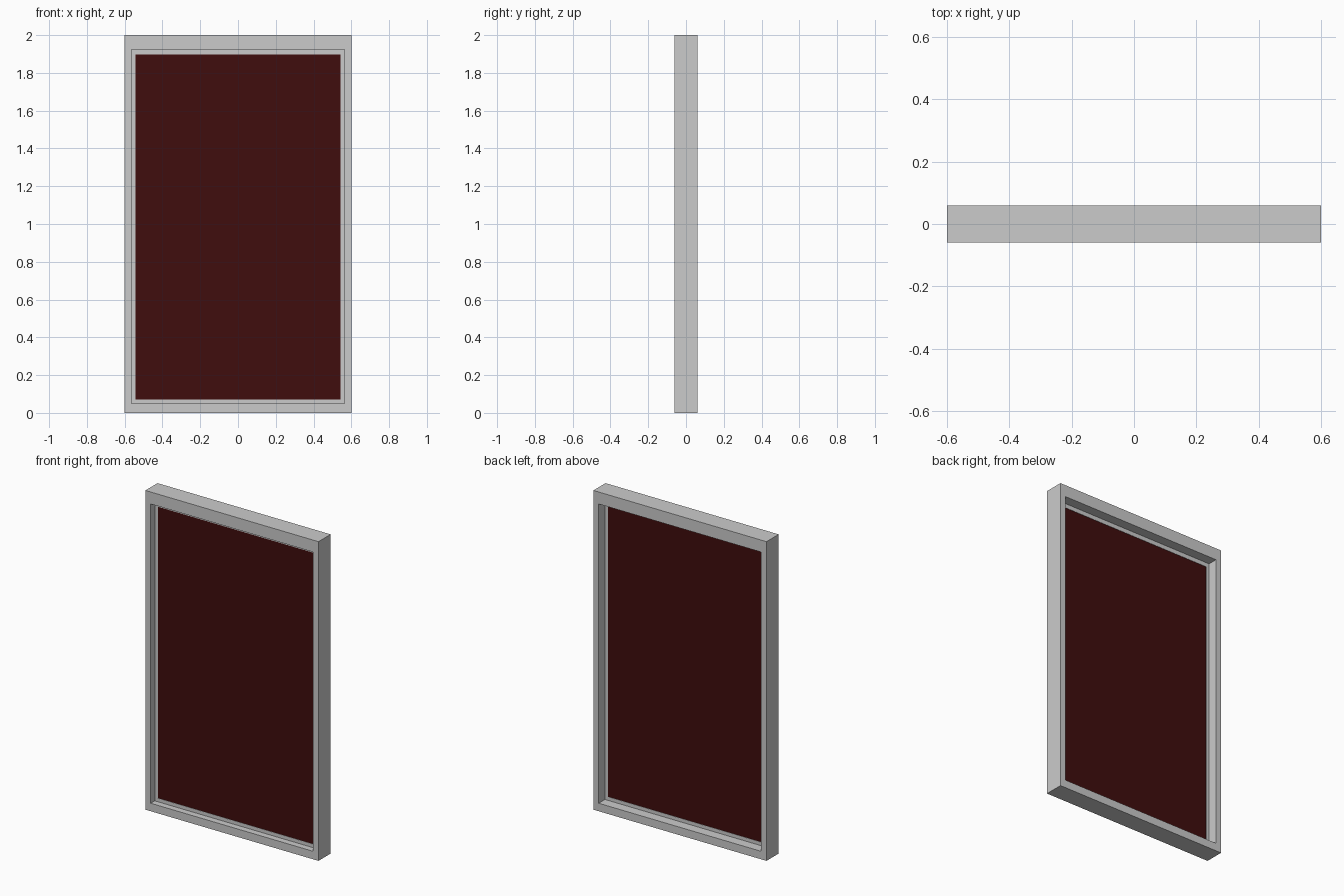
import bpy, bmesh

if "Cube" in bpy.data.objects:
    bpy.data.objects.remove(bpy.data.objects["Cube"])


def finish(name, bm, mat=None):
    bmesh.ops.recalc_face_normals(bm, faces=bm.faces)
    mesh = bpy.data.meshes.new(name)
    bm.to_mesh(mesh)
    bm.free()
    obj = bpy.data.objects.new(name, mesh)
    bpy.context.collection.objects.link(obj)
    if mat:
        mesh.materials.append(mat)
    return obj


def rect(bm, half_w, z0, z1, y):
    return [bm.verts.new((x, y, z)) for x, z in
            ((-half_w, z0), (half_w, z0), (half_w, z1), (-half_w, z1))]


def ring(name, outer, inner, y0, y1):
    """Rectangular frame; outer and inner are (half width, bottom, top)."""
    bm = bmesh.new()
    loops = [rect(bm, *outer, y0), rect(bm, *inner, y0),
             rect(bm, *inner, y1), rect(bm, *outer, y1)]
    for k in range(4):
        a, b = loops[k], loops[(k + 1) % 4]
        for i in range(4):
            j = (i + 1) % 4
            bm.faces.new((a[i], a[j], b[j], b[i]))
    return finish(name, bm)


def slab(name, size, y0, y1, mat):
    """Solid rectangular panel."""
    bm = bmesh.new()
    face = bm.faces.new(rect(bm, *size, y0))
    ext = bmesh.ops.extrude_face_region(bm, geom=[face], use_keep_orig=True)
    verts = [g for g in ext["geom"] if isinstance(g, bmesh.types.BMVert)]
    bmesh.ops.translate(bm, vec=(0, y1 - y0, 0), verts=verts)
    return finish(name, bm, mat)


OUTER = (0.6, 0.0, 2.0)
OPENING = (0.563, 0.05, 1.925)
PANE = (0.542, 0.072, 1.898)

# outer frame
ring("outer_frame", OUTER, OPENING, -0.06, 0.06)

# thin inner sash set back in the opening
ring("inner_sash", OPENING, PANE, -0.02, -0.002)

# dark red pane
red = bpy.data.materials.new("dark_red")
red.diffuse_color = (0.05, 0.004, 0.004, 1)
red.use_nodes = True
red.node_tree.nodes["Principled BSDF"].inputs["Base Color"].default_value = red.diffuse_color
slab("pane", PANE, -0.018, -0.004, red)
